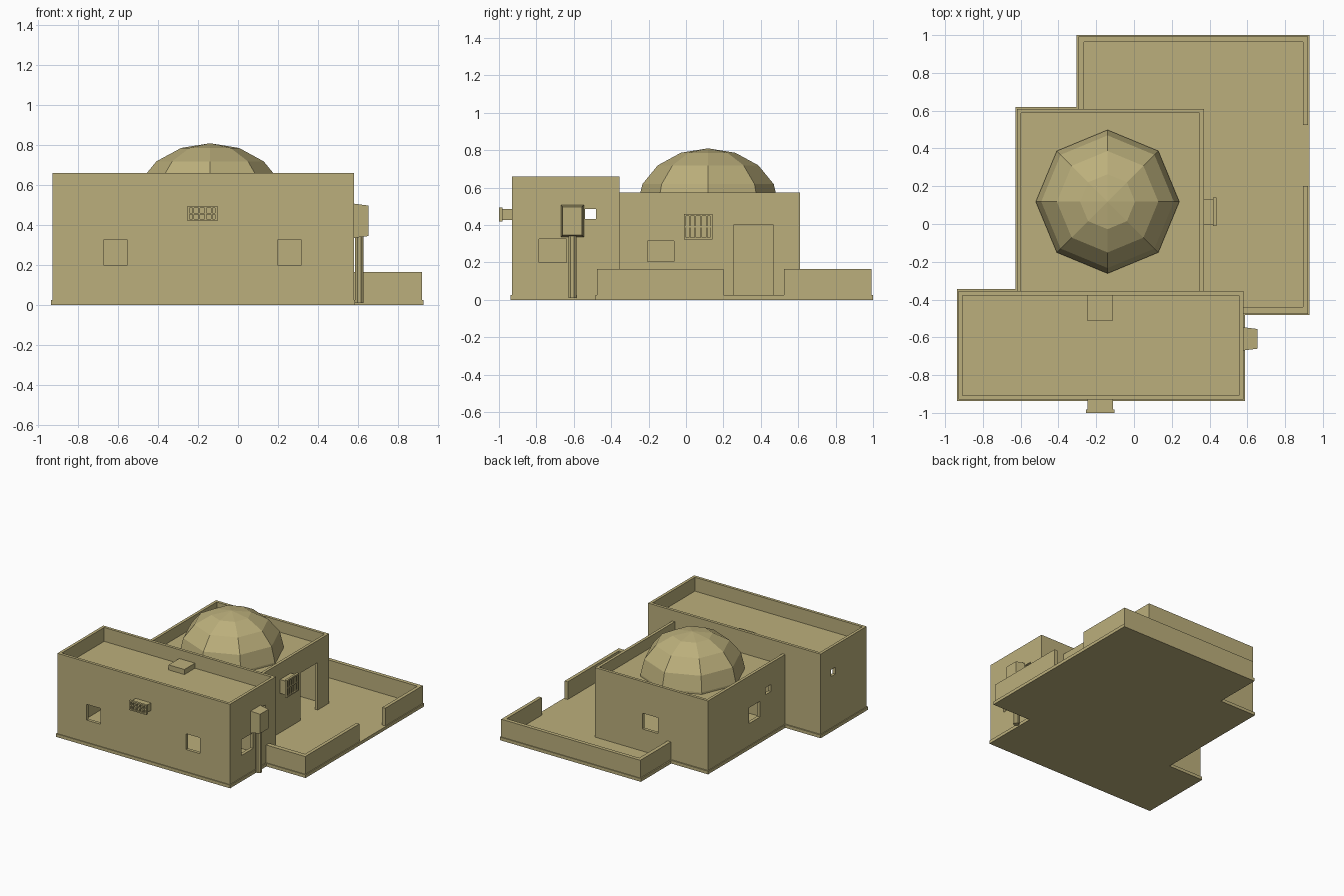
import bpy, bmesh, math
from mathutils import Matrix

if "Cube" in bpy.data.objects:
    bpy.data.objects.remove(bpy.data.objects["Cube"])

clay = bpy.data.materials.new("sand_plaster")
clay.diffuse_color = (0.50, 0.43, 0.20, 1)
clay.use_nodes = True
clay.node_tree.nodes["Principled BSDF"].inputs["Base Color"].default_value = clay.diffuse_color


def finish(name, bm):
    bmesh.ops.recalc_face_normals(bm, faces=bm.faces)
    me = bpy.data.meshes.new(name)
    bm.to_mesh(me)
    bm.free()
    me.materials.append(clay)
    ob = bpy.data.objects.new(name, me)
    bpy.context.collection.objects.link(ob)
    return ob


def extrude(name, pts, z0, z1):
    bm = bmesh.new()
    face = bm.faces.new([bm.verts.new((x, y, z0)) for x, y in pts])
    top = bmesh.ops.extrude_face_region(bm, geom=[face])["geom"]
    bmesh.ops.translate(bm, vec=(0, 0, z1 - z0),
                        verts=[v for v in top if isinstance(v, bmesh.types.BMVert)])
    if not face.is_valid or len(bm.faces) == len(pts) + 1:
        bm.faces.new([v for v in bm.verts if v.co.z == z0])
    return finish(name, bm)


def box(name, x0, x1, y0, y1, z0, z1):
    return extrude(name, [(x0, y0), (x1, y0), (x1, y1), (x0, y1)], z0, z1)


def cut(target, *bounds):
    cutter = box("cutter", *bounds)
    cutter.hide_render = True
    mod = target.modifiers.new("cut", 'BOOLEAN')
    mod.operation, mod.solver, mod.object = 'DIFFERENCE', 'EXACT', cutter
    bpy.context.view_layer.objects.active = target
    bpy.ops.object.modifier_apply(modifier=mod.name)
    bpy.data.objects.remove(cutter)


# Stepped footing under the whole plan
extrude("footing", [(-.937, -.937), (.587, -.937), (.587, -.483), (.93, -.483), (.93, 1),
                    (-.305, 1), (-.305, .62), (-.627, .62), (-.627, -.345), (-.937, -.345)], 0, .025)

# Front hall: hollow walls, sunken roof, window openings
hall = box("front_hall", -.93, .58, -.93, -.355, .02, .66)
cut(hall, -.907, .557, -.907, -.378, .55, .8)
cut(hall, -.905, .555, -.905, -.38, -.1, .52)
for x in (-.675, .197):
    cut(hall, x, x + .122, -1, -.85, .2, .325)
cut(hall, .5, .7, -.785, -.64, .2, .325)
cut(hall, -1.1, .7, -.54, -.482, .432, .486)

# Domed room
room = box("domed_room", -.62, .37, -.36, .61, .02, .575)
cut(room, -.597, .347, -.4, .587, .485, .8)
cut(room, -.595, .345, -.4, .585, -.1, .455)
cut(room, .3, .45, .255, .468, -.1, .40)
cut(room, .3, .45, -.205, -.065, .205, .315)
cut(room, -.18, -.045, .55, .7, .2, .325)
cut(room, -.7, -.55, -.04, .10, .2, .325)
cut(room, -.7, -.55, -.175, -.11, .35, .405)

# Eight-sided faceted dome
bm = bmesh.new()
bmesh.ops.create_uvsphere(bm, u_segments=8, v_segments=8, radius=1)
bmesh.ops.delete(bm, geom=[v for v in bm.verts if v.co.z < -.01], context='VERTS')
bmesh.ops.transform(bm, verts=bm.verts,
                    matrix=Matrix.Translation((-.14, .118, .5)) @ Matrix.Diagonal((.38, .38, .31, 1)))
rim = [e for e in bm.edges if e.is_boundary]
skirt = bmesh.ops.extrude_edge_only(bm, edges=rim)["geom"]
bmesh.ops.translate(bm, vec=(0, 0, -.03), verts=[v for v in skirt if isinstance(v, bmesh.types.BMVert)])
finish("dome", bm)

# Courtyard walls with a gate gap
extrude("yard_wall_front", [(.57, -.476), (.922, -.476), (.922, .2), (.895, .2),
                            (.895, -.44), (.57, -.44)], .02, .165)
extrude("yard_wall_back", [(.922, .525), (.922, .993), (-.295, .993), (-.295, .6), (-.265, .6),
                           (-.265, .963), (.895, .963), (.895, .525)], .02, .165)

# Roof hatch
box("roof_hatch", -.25, -.112, -.51, -.37, .54, .59)


# Wall vents: neck, recessed frame and slats, facing -y before rotation
def vent(name, w, h, place):
    neck = box(name + "_neck", -w * .44, w * .44, -.05, .005, -h * .4, h * .4)
    frame = box(name + "_frame", -w / 2, w / 2, -.066, -.048, -h / 2, h / 2)
    cut(frame, -w / 2 + .012, w / 2 - .012, -.1, -.054, -h / 2 + .01, h / 2 - .01)
    parts = [neck, frame]
    for i in range(1, 5):
        x = -w / 2 + w * i / 5
        parts.append(box(name + "_slat", x - .004, x + .004, -.063, -.05, -h / 2 + .006, h / 2 - .006))
    parts.append(box(name + "_crossbar", -w / 2 + .008, w / 2 - .008, -.062, -.05, -.004, .004))
    for p in parts:
        p.matrix_world = place


vent("front_vent", .152, .075, Matrix.Translation((-.178, -.934, .457)))
vent("side_vent", .153, .137, Matrix.Translation((.37, .065, .391)) @ Matrix.Rotation(math.pi / 2, 4, 'Z'))

# Tapered wall box with its conduit
meter = box("wall_box", .575, .655, -.67, -.546, .335, .508)
for v in meter.data.vertices:
    if v.co.x > .6:
        v.co.y = -.608 + (v.co.y + .608) * .84
        v.co.z = .4215 + (v.co.z - .4215) * .88
bm = bmesh.new()
bmesh.ops.create_cone(bm, cap_ends=True, segments=8, radius1=.023, radius2=.023, depth=.34,
                      matrix=Matrix.Translation((.608, -.608, .18)) @ Matrix.Rotation(math.pi / 8, 4, 'Z'))
finish("conduit", bm)
